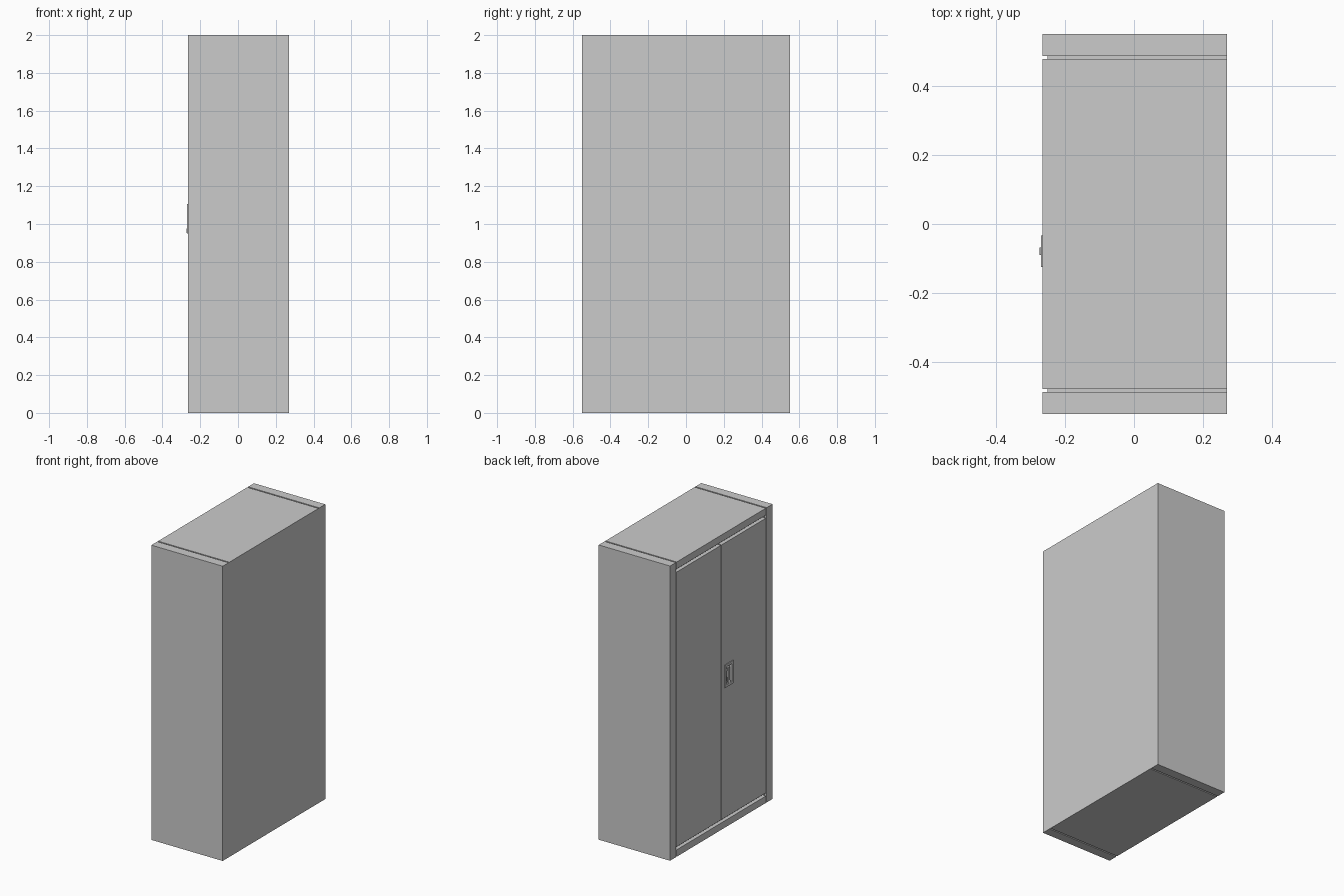
import bpy, bmesh

if "Cube" in bpy.data.objects:
    bpy.data.objects.remove(bpy.data.objects["Cube"])

FRONT, BACK = -0.265, 0.27      # door plane and rear plane
PANEL = 0.268                   # where the back sheet starts


def mesh_object(name, bm):
    bmesh.ops.recalc_face_normals(bm, faces=bm.faces[:])
    me = bpy.data.meshes.new(name)
    bm.to_mesh(me)
    bm.free()
    ob = bpy.data.objects.new(name, me)
    bpy.context.collection.objects.link(ob)
    return ob


def box(name, x, y, z):
    bm = bmesh.new()
    bmesh.ops.create_cube(bm, size=1)
    for v in bm.verts:
        v.co = [lo + (hi - lo) * (c + 0.5) for c, (lo, hi) in zip(v.co, (x, y, z))]
    return mesh_object(name, bm)


def prism(name, profile, y):
    """Extrude an x/z side profile across a y range."""
    bm = bmesh.new()
    face = bm.faces.new([bm.verts.new((px, y[0], pz)) for px, pz in profile])
    ext = bmesh.ops.extrude_face_region(bm, geom=[face])["geom"]
    verts = [g for g in ext if isinstance(g, bmesh.types.BMVert)]
    bmesh.ops.translate(bm, vec=(0, y[1] - y[0], 0), verts=verts)
    return mesh_object(name, bm)


def cut(target, cutter):
    mod = target.modifiers.new("pocket", 'BOOLEAN')
    mod.operation = 'DIFFERENCE'
    mod.solver = 'EXACT'
    mod.object = cutter


# Carcass and full-width back sheet
box("carcass", (-0.24, PANEL), (-0.478, 0.478), (0, 2))
box("back_panel", (PANEL, BACK), (-0.55, 0.55), (0, 2))

# Rails above and below the doors
box("top_rail", (FRONT, -0.24), (-0.478, 0.478), (1.953, 2))
box("bottom_rail", (FRONT, -0.24), (-0.478, 0.478), (0, 0.047))

# Side walls, shadow-gap fillers and doors, one of each per side
doors = {}
for side, s in (("left", 1), ("right", -1)):
    def span(a, b):
        return tuple(sorted((a * s, b * s)))
    box(side + "_side_wall", (FRONT, PANEL), span(0.487, 0.55), (0, 2))
    box(side + "_gap_filler", (-0.25, PANEL), span(0.478, 0.487), (0.008, 1.992))
    doors[side] = box(side + "_door", (FRONT, -0.24), span(0.004, 0.478), (0.068, 1.932))

# Handle plate with a pocket sunk through it into the door
plate = box("handle_plate", (-0.27, FRONT), (-0.124, -0.034), (0.95, 1.105))
pocket = box("pocket_cutter", (-0.28, -0.252), (-0.109, -0.049), (0.968, 1.088))
pocket.hide_render = True
pocket.hide_set(True)
cut(plate, pocket)
cut(doors["right"], pocket)

# Lever hinged at the top of the pocket, its lip standing proud at the bottom
prism("handle_lever", [(-0.252, 1.075), (-0.267, 1.075), (-0.268, 0.985),
                       (-0.273, 0.972), (-0.273, 0.952), (-0.269, 0.952),
                       (-0.262, 0.985), (-0.252, 1.05)], (-0.09, -0.068))

# Lock barrel beside the lever
bm = bmesh.new()
bmesh.ops.create_cone(bm, cap_ends=True, segments=20, radius1=0.007, radius2=0.007, depth=0.016)
for v in bm.verts:
    x, y, z = v.co
    v.co = (-0.26 + z, -0.058 + x, 1.065 + y)
mesh_object("lock_barrel", bm)
